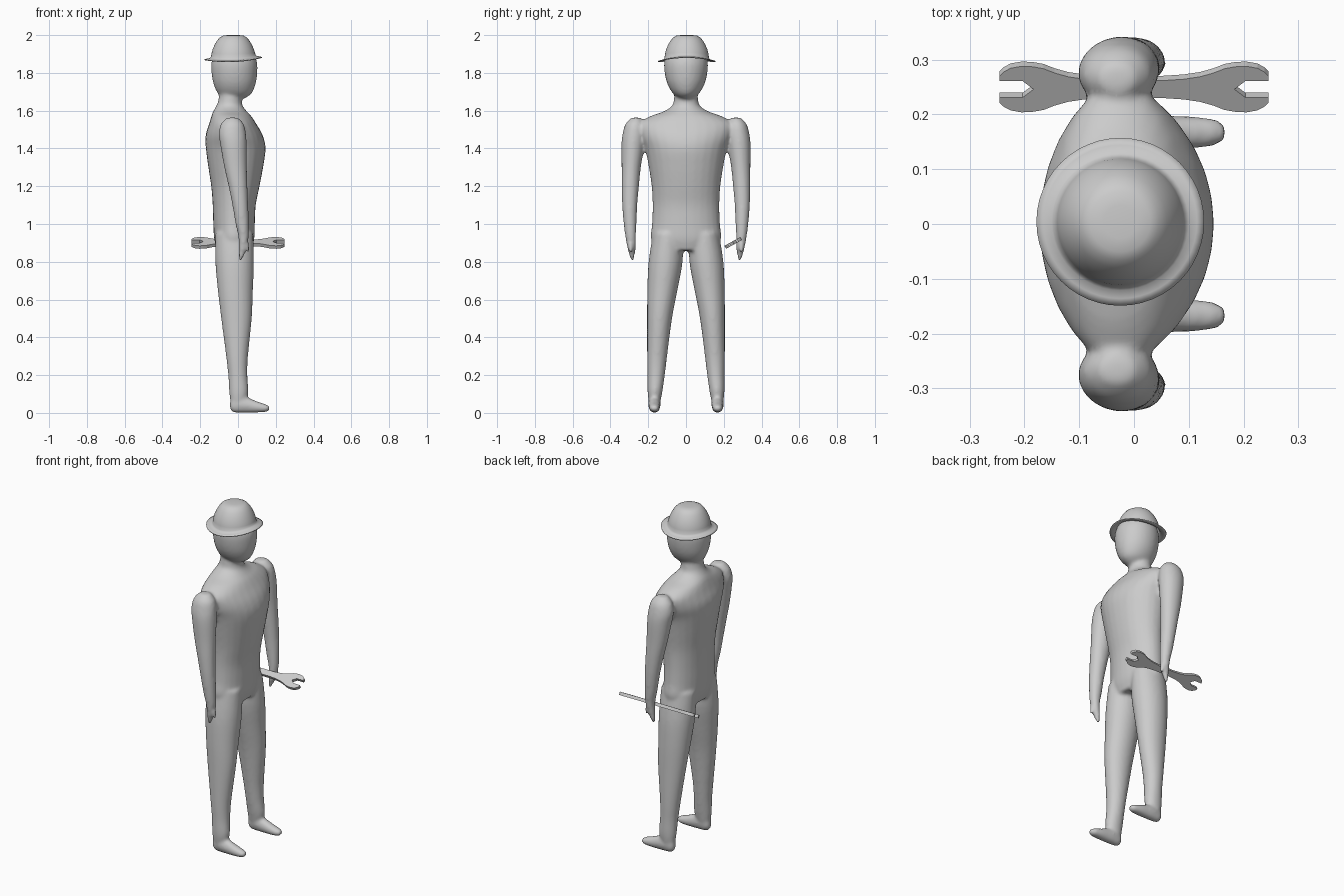
import bpy, bmesh, math
from mathutils import Matrix, Vector

grey = bpy.data.materials.new("plain grey")
grey.diffuse_color = (0.6, 0.6, 0.6, 1)
N = 28


def finish(bm, name):
    bmesh.ops.recalc_face_normals(bm, faces=bm.faces)
    me = bpy.data.meshes.new(name)
    bm.to_mesh(me)
    bm.free()
    me.materials.append(grey)
    ob = bpy.data.objects.new(name, me)
    bpy.context.collection.objects.link(ob)
    return ob


def spline(rows, steps=4):
    """Smoothly resample a list of cross-sections."""
    rows = [Vector(r) for r in rows]
    out = []
    for i in range(len(rows) - 1):
        a, b, c, d = rows[max(i - 1, 0)], rows[i], rows[i + 1], rows[min(i + 2, len(rows) - 1)]
        for k in range(steps):
            t = k / steps
            out.append(b + (c - a) * (t / 2) + (a * 2 - b * 5 + c * 4 - d) * (t * t / 2)
                       + (b * 3 - a - c * 3 + d) * (t ** 3 / 2))
    return out + [rows[-1]]


def loft(bm, rows, axis="z"):
    """Rows hold position along the axis, centre u, centre v, radius u, radius v."""
    rings = []
    for t, cu, cv, ru, rv in spline(rows):
        ring = []
        for k in range(N):
            a = 2 * math.pi * k / N
            u, v = cu + ru * math.cos(a), cv + rv * math.sin(a)
            ring.append(bm.verts.new((u, v, t) if axis == "z" else (t, u, v)))
        rings.append(ring)
    for r, s in zip(rings, rings[1:]):
        for k in range(N):
            bm.faces.new((r[k], r[(k + 1) % N], s[(k + 1) % N], s[k]))
    bm.faces.new(rings[0])
    bm.faces.new(rings[-1])


# Body: overlapping lofts fused into one smooth skin
bm = bmesh.new()

# Torso and neck
loft(bm, [(.86, -.02, 0, .09, .15), (.92, -.02, 0, .106, .186), (1.0, -.021, 0, .11, .18),
          (1.1, -.02, 0, .114, .177), (1.2, -.014, 0, .128, .182), (1.3, -.012, 0, .145, .197),
          (1.4, -.012, 0, .158, .217), (1.47, -.02, 0, .151, .245), (1.53, -.028, 0, .125, .25),
          (1.57, -.035, 0, .106, .19), (1.595, -.042, 0, .09, .12), (1.625, -.045, 0, .07, .074),
          (1.66, -.042, 0, .061, .064), (1.72, -.04, 0, .06, .06)])
# Head
loft(bm, [(1.662, -.015, 0, .045, .03), (1.69, -.017, 0, .088, .068), (1.74, -.018, 0, .111, .098),
          (1.80, -.019, 0, .121, .113), (1.86, -.02, 0, .12, .115), (1.92, -.022, 0, .095, .095),
          (1.95, -.022, 0, .05, .05)])

for s in (-1, 1):
    # Arm and hand
    loft(bm, [(.808, .012, s * .285, .009, .009), (.87, .025, s * .288, .021, .022),
              (.93, .029, s * .293, .027, .028), (1.0, .022, s * .296, .035, .034),
              (1.1, .012, s * .298, .042, .04), (1.2, .0, s * .295, .05, .046),
              (1.3, -.013, s * .29, .06, .051), (1.42, -.024, s * .281, .07, .061),
              (1.48, -.03, s * .275, .072, .06), (1.53, -.03, s * .27, .06, .05),
              (1.563, -.03, s * .265, .03, .025)])
    # Thumb
    loft(bm, [(.85, .056, s * .293, .006, .008), (.88, .048, s * .294, .012, .013),
              (.93, .036, s * .294, .014, .016)])
    # Leg
    loft(bm, [(.012, -.005, s * .167, .03, .022), (.1, .004, s * .165, .05, .038),
              (.2, -.001, s * .158, .051, .046), (.3, -.005, s * .153, .058, .053),
              (.5, -.008, s * .14, .081, .066), (.65, -.014, s * .125, .093, .08),
              (.8, -.018, s * .108, .102, .09), (.95, -.02, s * .095, .1, .08)])
    # Foot
    loft(bm, [(-.043, s * .167, .04, .012, .018), (-.025, s * .167, .045, .026, .043),
              (.02, s * .167, .045, .032, .045), (.065, s * .167, .038, .031, .038),
              (.11, s * .167, .03, .03, .028), (.15, s * .167, .025, .024, .02),
              (.168, s * .167, .025, .012, .01)], "x")

body = finish(bm, "body")
rm = body.modifiers.new("fuse", "REMESH")
rm.mode = "VOXEL"
rm.voxel_size = 0.009
rm.use_smooth_shade = True
sm = body.modifiers.new("soften", "SMOOTH")
sm.factor = 0.5
sm.iterations = 7

# Hat: domed crown running into a gently waved brim
bm = bmesh.new()
M = 48
rings = []
for r, z, w in [(.153, 1.862, 1), (.14, 1.865, 1), (.125, 1.868, 1), (.118, 1.878, .8),
                (.115, 1.9, .3), (.109, 1.925, 0), (.098, 1.95, 0), (.085, 1.972, 0),
                (.07, 1.989, 0), (.055, 1.997, 0), (.03, 2.0, 0)]:
    ring = []
    for k in range(M):
        a = 2 * math.pi * k / M
        wave = w * (.016 * math.cos(a) ** 2 + .006 * math.cos(a))
        ring.append(bm.verts.new((-.025 + r * math.cos(a), .004 + r * math.sin(a), z + wave)))
    rings.append(ring)
for p, q in zip(rings, rings[1:]):
    for k in range(M):
        bm.faces.new((p[k], p[(k + 1) % M], q[(k + 1) % M], q[k]))
bm.faces.new(rings[-1])
hat = finish(bm, "hat")
hat.data.shade_smooth()
so = hat.modifiers.new("thickness", "SOLIDIFY")
so.thickness = 0.005
so.offset = -1

# Wrench: one quarter outline mirrored both ways, then extruded
quarter = [(.05, .018), (.09, .021), (.12, .026), (.145, .034), (.165, .043), (.185, .047),
           (.205, .048), (.225, .044), (.238, .036), (.245, .028), (.245, .017), (.203, .017)]
right = quarter + [(.183, 0)] + [(x, -y) for x, y in reversed(quarter)]
outline = right + [(-x, -y) for x, y in right]
bm = bmesh.new()
face = bm.faces.new([bm.verts.new((x, y, -.009)) for x, y in outline])
ext = bmesh.ops.extrude_face_region(bm, geom=[face])
bmesh.ops.translate(bm, vec=(0, 0, .018),
                    verts=[v for v in ext["geom"] if isinstance(v, bmesh.types.BMVert)])
bm.transform(Matrix.Translation((0, .25, .9)) @ Matrix.Rotation(math.radians(29), 4, "X"))
finish(bm, "wrench")
